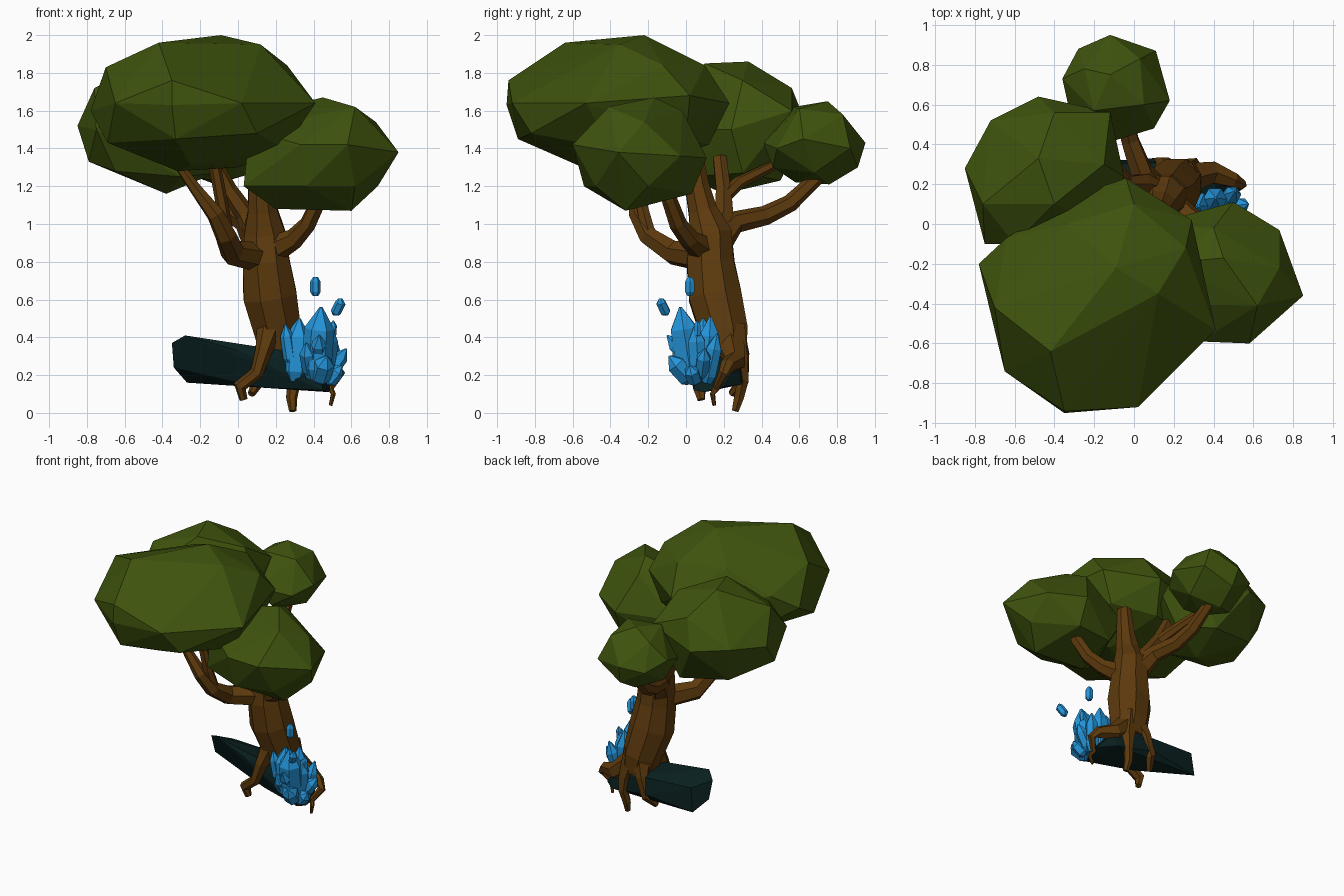
import bpy, bmesh, math, random
from mathutils import Vector

random.seed(4)


def material(name, rgb):
    m = bpy.data.materials.new(name)
    m.diffuse_color = (*rgb, 1)
    return m


LEAF = material("leaf_green", (0.048, 0.086, 0.004))
BARK = material("bark_brown", (0.112, 0.043, 0.004))
ROCK = material("rock_teal", (0.003, 0.014, 0.014))
BLUE = material("crystal_blue", (0.018, 0.30, 0.70))


def finish(bm, name, mat):
    bmesh.ops.remove_doubles(bm, verts=bm.verts, dist=0.0005)
    bmesh.ops.recalc_face_normals(bm, faces=bm.faces)
    me = bpy.data.meshes.new(name)
    bm.to_mesh(me)
    bm.free()
    me.materials.append(mat)
    ob = bpy.data.objects.new(name, me)
    bpy.context.collection.objects.link(ob)
    return ob


def hull(name, pts, mat):
    """Chunky faceted solid: convex hull of a few points."""
    bm = bmesh.new()
    for p in pts:
        bm.verts.new(p)
    res = bmesh.ops.convex_hull(bm, input=bm.verts)
    inner = [g for g in res["geom_interior"] if isinstance(g, bmesh.types.BMVert)]
    bmesh.ops.delete(bm, geom=inner, context='VERTS')
    return finish(bm, name, mat)


def tube(name, pts, mat, sides=6, jitter=0.0):
    """Loft through (x, y, z, radius) points."""
    bm = bmesh.new()
    P = [Vector(p[:3]) for p in pts]
    u, rings = None, []
    for i, p in enumerate(P):
        t = (P[min(i + 1, len(P) - 1)] - P[max(i - 1, 0)]).normalized()
        if u is None:
            u = Vector((0, 1, 0)) if abs(t.y) < 0.8 else Vector((1, 0, 0))
        u = (u - t * u.dot(t)).normalized()
        w = t.cross(u)
        ring = []
        for k in range(sides):
            a = 2 * math.pi * (k + 0.5) / sides
            r = pts[i][3] * (1 + random.uniform(-jitter, jitter))
            ring.append(bm.verts.new(p + u * (r * math.cos(a)) + w * (r * math.sin(a))))
        rings.append(ring)
    for a, b in zip(rings, rings[1:]):
        for k in range(sides):
            j = (k + 1) % sides
            bm.faces.new((a[k], a[j], b[j], b[k]))
    bm.faces.new(rings[0])
    bm.faces.new(rings[-1])
    return finish(bm, name, mat)


def crystal(name, base, tip, r):
    a, b = Vector(base), Vector(tip)
    prof = ((0, 0.6), (0.15, 1), (0.70, 1), (1, 0.1))
    return tube(name, [(*a.lerp(b, t), r * s) for t, s in prof], BLUE, 6)


# Tree crown
hull("crown_front", [
    (-.04, .23, 1.64), (-.33, .13, 1.62), (-.64, -.07, 1.70), (-.78, -.20, 1.60), (-.70, -.42, 1.83),
    (-.65, -.74, 1.64), (-.35, -.94, 1.76), (.02, -.92, 1.64), (.41, -.53, 1.64), (.29, .02, 1.68),
    (.26, -.12, 1.84), (-.42, -.64, 1.96), (-.09, -.22, 2.0), (.12, -.35, 1.95), (-.34, .0, 1.85),
    (.0, .10, 1.84), (-.69, -.50, 1.43), (-.33, -.89, 1.45), (.10, -.82, 1.48), (.25, -.40, 1.40),
    (.20, .0, 1.46), (-.10, .12, 1.42), (-.50, .0, 1.42), (-.32, -.40, 1.28), (-.25, -.57, 1.31),
    (.0, -.25, 1.30), (-.35, -.95, 1.63)], LEAF)
hull("crown_back_left", [
    (-.85, .28, 1.52), (-.75, -.10, 1.50), (-.72, .52, 1.55), (-.48, .64, 1.52), (-.12, .56, 1.60),
    (-.05, .24, 1.50), (-.20, .0, 1.50), (-.76, .10, 1.72), (-.48, .33, 1.86), (-.40, .10, 1.85),
    (-.15, .30, 1.76), (-.40, .56, 1.72), (-.79, .10, 1.33), (-.65, .43, 1.28), (-.38, .20, 1.16),
    (-.30, .50, 1.23), (-.12, .30, 1.27), (-.30, .0, 1.25), (-.65, .0, 1.28), (-.60, -.10, 1.65)], LEAF)
hull("crown_right", [
    (.85, -.36, 1.38), (.73, -.03, 1.36), (.50, .11, 1.35), (.58, -.60, 1.42), (.33, -.59, 1.42),
    (.73, -.22, 1.54), (.62, -.41, 1.62), (.45, -.17, 1.67), (.40, -.02, 1.60), (.74, -.20, 1.20),
    (.60, -.32, 1.07), (.20, -.30, 1.08), (.03, -.40, 1.20), (.36, -.54, 1.20), (.50, .03, 1.16),
    (.10, .0, 1.35), (.06, -.40, 1.50), (.15, -.20, 1.60), (.62, -.48, 1.20), (.22, .0, 1.16)], LEAF)
hull("crown_back", [
    (-.12, .95, 1.43), (-.28, .88, 1.40), (-.36, .73, 1.46), (-.32, .55, 1.40), (-.13, .41, 1.43),
    (.10, .48, 1.40), (.18, .62, 1.45), (.11, .87, 1.40), (-.12, .75, 1.65), (-.20, .57, 1.62),
    (.05, .60, 1.61), (.03, .83, 1.58), (-.25, .78, 1.58), (-.12, .76, 1.21), (-.10, .58, 1.22),
    (.08, .68, 1.27), (-.28, .66, 1.27), (-.10, .91, 1.30), (-.05, .46, 1.30)], LEAF)

# Trunk
tube("trunk", [(0.235, 0.21, 0.30, 0.115), (0.215, 0.20, 0.42, 0.135), (0.17, 0.15, 0.62, 0.15),
               (0.15, 0.13, 0.80, 0.135), (0.14, 0.13, 0.95, 0.118), (0.13, 0.09, 1.07, 0.085),
               (0.12, 0.06, 1.20, 0.07), (0.11, 0.03, 1.42, 0.05)], BARK, 8, jitter=0.04)

# Branches
branches = {
    "branch_front": [(0.12, 0.10, 0.82, .08), (-0.03, -0.07, 0.85, .07), (-0.065, -0.20, 0.94, .055),
                     (-0.12, -0.26, 1.05, .045), (-0.22, -0.26, 1.18, .035), (-0.35, -0.26, 1.36, .022)],
    "branch_front_fork": [(-0.06, -0.19, 0.92, .045), (-0.08, -0.23, 1.08, .035), (-0.13, -0.26, 1.35, .03)],
    "branch_right": [(0.18, 0.10, 0.86, .08), (0.30, 0.02, 0.92, .055), (0.37, -0.04, 1.0, .047),
                     (0.43, -0.09, 1.13, .04), (0.47, -0.16, 1.28, .03)],
    "branch_left": [(0.11, 0.17, 0.93, .08), (0.04, 0.20, 1.05, .055), (-0.05, 0.20, 1.18, .045),
                    (-0.14, 0.18, 1.35, .04)],
    "branch_left_fork": [(-0.02, 0.20, 1.14, .035), (-0.09, 0.28, 1.22, .035), (-0.17, 0.46, 1.31, .025)],
    "branch_back": [(0.11, 0.16, 0.90, .085), (0.04, 0.26, 1.01, .06), (-0.02, 0.42, 1.045, .05),
                    (-0.05, 0.55, 1.11, .047), (-0.08, 0.72, 1.27, .035)],
}
for n, p in branches.items():
    tube(n, p, BARK, 6, jitter=0.06)

# Roots gripping the rock
roots = {
    "root_front": [(0.17, 0.13, 0.46, .07), (0.135, 0.075, 0.33, .045), (0.10, 0.06, 0.21, .037),
                   (0.01, 0.07, 0.14, .037), (0.03, 0.08, 0.07, .022)],
    "root_back": [(0.25, 0.24, 0.45, .08), (0.295, 0.285, 0.26, .05), (0.30, 0.30, 0.17, .035),
                  (0.285, 0.28, 0.08, .03), (0.29, 0.26, 0.01, .02)],
    "root_right": [(0.25, 0.23, 0.38, .09), (0.39, 0.26, 0.27, .06), (0.50, 0.22, 0.25, .04),
                   (0.54, 0.20, 0.21, .028), (0.49, 0.16, 0.13, .018), (0.505, 0.14, 0.10, .014),
                   (0.49, 0.15, 0.04, .01)],
    "root_back_left": [(0.20, 0.24, 0.42, .08), (0.15, 0.295, 0.30, .045), (0.11, 0.30, 0.17, .035),
                       (0.07, 0.24, 0.10, .02)],
}
for n, p in roots.items():
    tube(n, p, BARK, 6, jitter=0.05)

# Tilted wedge-shaped rock slab
hull("rock", [
    (-.28, .13, .41), (-.35, .19, .37), (-.34, .22, .24), (-.27, .31, .16), (-.25, .30, .33),
    (.24, .09, .33), (.20, .31, .31), (.10, .33, .20), (.12, .13, .135), (.0, .09, .33),
    (.45, .04, .12), (.48, .10, .11), (.50, .20, .14), (.40, .29, .15), (.42, .06, .24),
    (.40, .27, .26)], ROCK)

# Crystal cluster and two floating shards
crystals = [
    ((0.41, 0.03, 0.18), (0.44, -0.03, 0.56), .08), ((0.30, 0.10, 0.17), (0.325, 0.09, 0.50), .07),
    ((0.40, 0.11, 0.17), (0.41, 0.13, 0.51), .062), ((0.46, 0.07, 0.17), (0.49, 0.05, 0.47), .05),
    ((0.39, 0.04, 0.20), (0.36, -0.07, 0.37), .045), ((0.43, 0.03, 0.17), (0.47, -0.09, 0.30), .055),
    ((0.47, 0.08, 0.19), (0.575, 0.10, 0.34), .04), ((0.42, 0.04, 0.26), (0.43, -0.10, 0.41), .045),
    ((0.46, 0.11, 0.16), (0.51, 0.165, 0.42), .045), ((0.28, 0.07, 0.26), (0.25, 0.05, 0.47), .036),
    ((0.47, 0.05, 0.16), (0.55, 0.02, 0.25), .042), ((0.50, 0.06, 0.40), (0.505, 0.06, 0.49), .02),
]
for i, c in enumerate(crystals):
    crystal(f"crystal_{i + 1}", *c)
for i, (x, y, z, h, lean) in enumerate([(0.41, 0.02, 0.67, 0.05, 0), (0.53, -0.12, 0.56, 0.045, 0.012)]):
    tube(f"floating_shard_{i + 1}", [(x - lean, y + lean, z - h, .015), (x - lean, y + lean, z - h * 0.6, .028),
                                     (x + lean, y - lean, z + h * 0.5, .028), (x + lean, y - lean, z + h, .012)], BLUE, 6)
